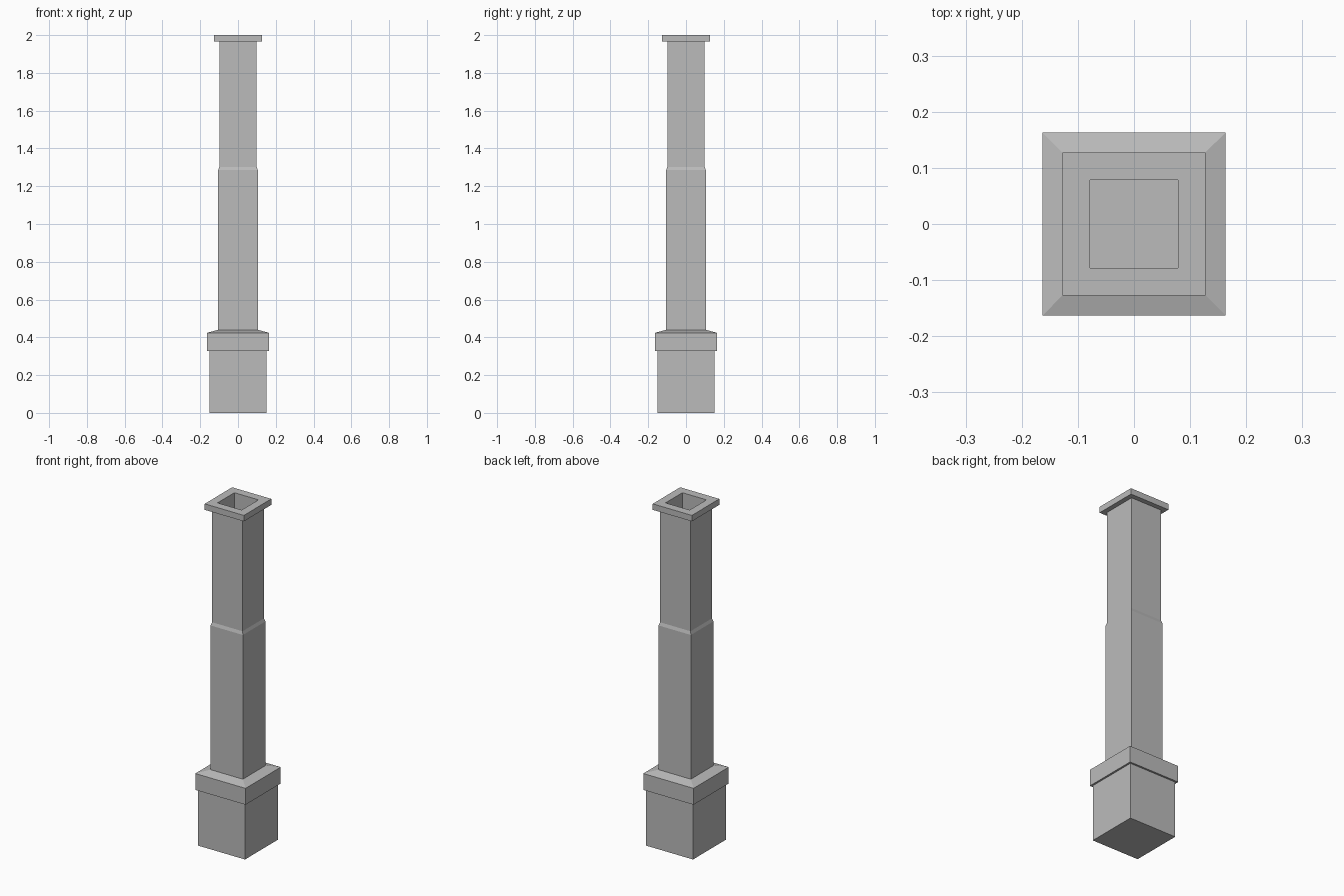
import bpy
import bmesh

old = bpy.data.objects.get("Cube")
if old:
    bpy.data.objects.remove(old, do_unlink=True)

stone = bpy.data.materials.new("grey stone")
stone.use_nodes = True
grey = (0.5, 0.5, 0.5, 1)
stone.diffuse_color = grey
stone.node_tree.nodes["Principled BSDF"].inputs["Base Color"].default_value = grey


def square_stack(name, profile, closed=False):
    """Stack square rings given as (half width, height), capped or closed into a tube."""
    bm = bmesh.new()
    rings = [[bm.verts.new((sx * h, sy * h, z))
              for sx, sy in ((-1, -1), (1, -1), (1, 1), (-1, 1))]
             for h, z in profile]
    pairs = list(zip(rings, rings[1:]))
    if closed:
        pairs.append((rings[-1], rings[0]))
    else:
        bm.faces.new(rings[0])
        bm.faces.new(rings[-1])
    for low, high in pairs:
        for i in range(4):
            j = (i + 1) % 4
            bm.faces.new((low[i], low[j], high[j], high[i]))
    bmesh.ops.recalc_face_normals(bm, faces=bm.faces)
    mesh = bpy.data.meshes.new(name)
    bm.to_mesh(mesh)
    bm.free()
    mesh.materials.append(stone)
    obj = bpy.data.objects.new(name, mesh)
    bpy.context.collection.objects.link(obj)
    return obj


FLUE = 0.078   # half width of the flue opening
FLOOR = 0.44   # top of the base, where the flue ends

# Square base with an overhanging collar and sloped shoulder
square_stack("base", [(0.152, 0), (0.152, 0.328)])
square_stack("collar", [(0.163, 0.328), (0.163, 0.424), (0.105, FLOOR)])

# Hollow shaft, slightly narrower in its upper half
square_stack("shaft", [(0.105, FLOOR), (0.105, 1.285), (0.099, 1.303), (0.099, 1.965),
                       (FLUE, 1.965), (FLUE, FLOOR)], closed=True)

# Cap slab around the flue opening
square_stack("cap", [(0.127, 1.965), (0.127, 2), (FLUE, 2), (FLUE, 1.965)], closed=True)
